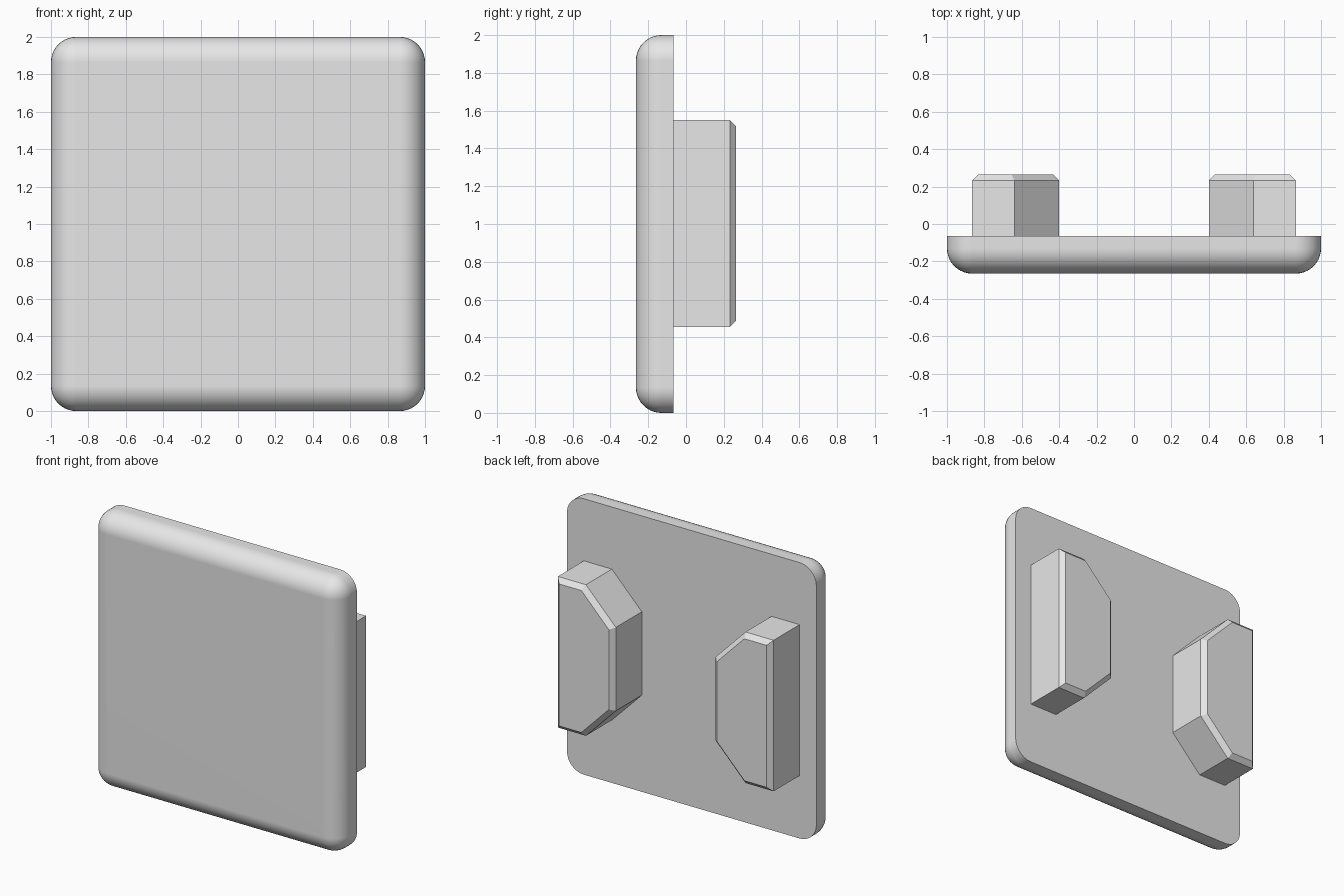
import bpy
import bmesh
from mathutils import Vector

cube = bpy.data.objects.get("Cube")
if cube:
    bpy.data.objects.remove(cube, do_unlink=True)

FRONT, BACK, LUG_END = -0.265, -0.065, 0.265

grey = bpy.data.materials.new("light_grey")
grey.use_nodes = True
grey.diffuse_color = (0.8, 0.8, 0.8, 1)
grey.node_tree.nodes["Principled BSDF"].inputs["Base Color"].default_value = (0.8, 0.8, 0.8, 1)


def extruded(outline, y0, y1):
    """Prism from an x-z outline, running from y0 to y1."""
    bm = bmesh.new()
    face = bm.faces.new([bm.verts.new((x, y0, z)) for x, z in outline])
    top = bmesh.ops.extrude_face_region(bm, geom=[face])
    verts = [g for g in top["geom"] if isinstance(g, bmesh.types.BMVert)]
    bmesh.ops.translate(bm, verts=verts, vec=Vector((0, y1 - y0, 0)))
    bmesh.ops.recalc_face_normals(bm, faces=bm.faces)
    return bm


def bevel(bm, edges, width, segments):
    bmesh.ops.bevel(bm, geom=edges, offset=width, offset_type='OFFSET',
                    segments=segments, profile=0.5, affect='EDGES')


def on_plane(edge, y):
    return all(abs(v.co.y - y) < 1e-4 for v in edge.verts)


def finish(bm, name):
    bmesh.ops.recalc_face_normals(bm, faces=bm.faces)
    mesh = bpy.data.meshes.new(name)
    bm.to_mesh(mesh)
    bm.free()
    mesh.materials.append(grey)
    obj = bpy.data.objects.new(name, mesh)
    bpy.context.collection.objects.link(obj)
    return obj


# Square plate: every edge rounded except the rim of the flat back
bm = extruded([(-1, 0), (1, 0), (1, 2), (-1, 2)], FRONT, BACK)
bevel(bm, [e for e in bm.edges if not on_plane(e, BACK)], 0.135, 10)
plate = finish(bm, "plate")
bpy.ops.object.select_all(action='DESELECT')
plate.select_set(True)
bpy.context.view_layer.objects.active = plate
bpy.ops.object.shade_smooth_by_angle()
weighted = plate.modifiers.new("even_shading", 'WEIGHTED_NORMAL')
weighted.keep_sharp = True

# Mirrored lugs: inner corners cut off, end face chamfered
LUG = [(0.865, 0.455), (0.865, 1.55), (0.64, 1.55),
       (0.40, 1.305), (0.40, 0.70), (0.64, 0.455)]
for side, name in ((1, "left_lug"), (-1, "right_lug")):
    bm = extruded([(side * x, z) for x, z in LUG], BACK, LUG_END)
    bevel(bm, [e for e in bm.edges if on_plane(e, LUG_END)], 0.033, 1)
    finish(bm, name)
